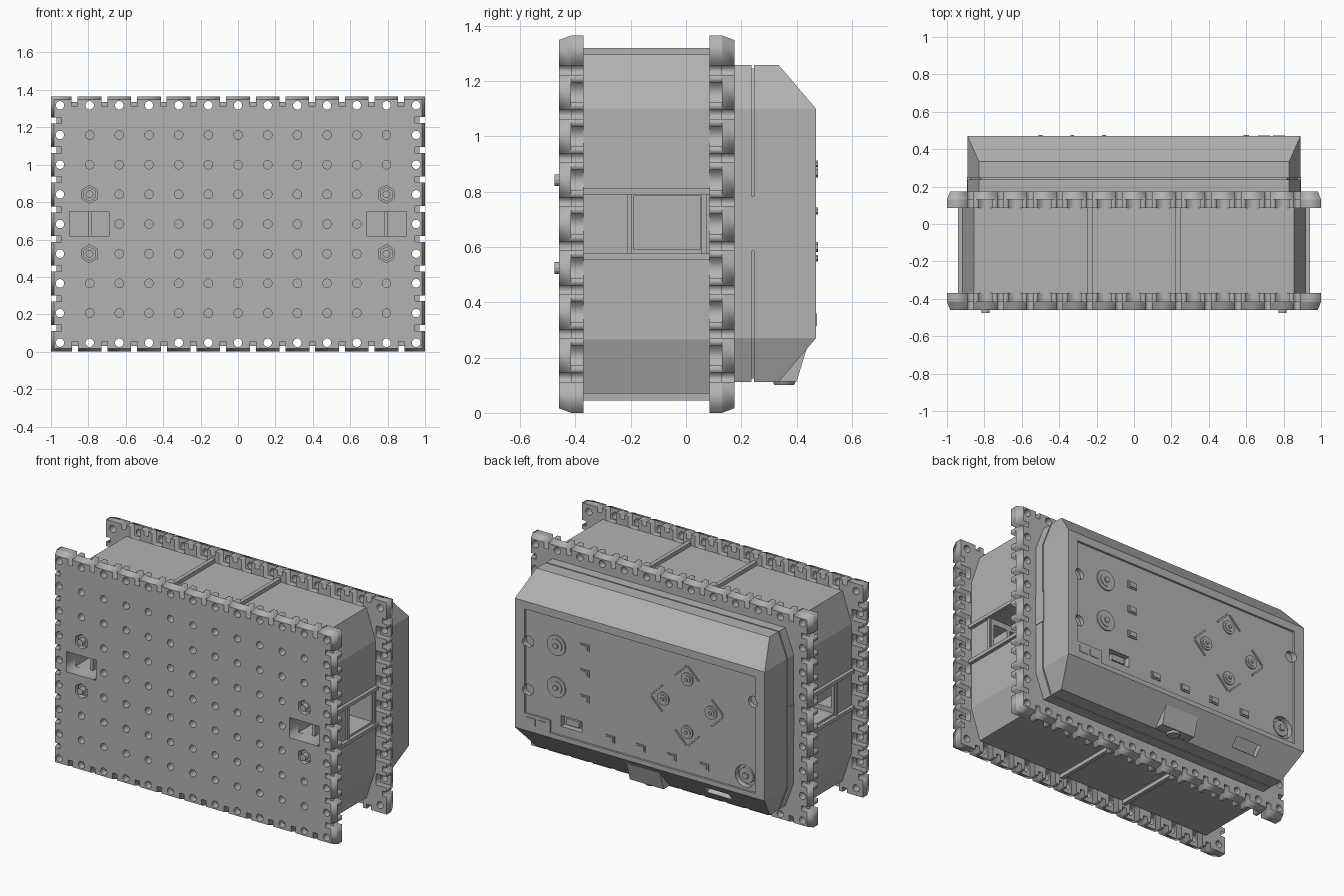
import bpy, bmesh, math
from mathutils import Vector, Matrix

if "Cube" in bpy.data.objects:
    bpy.data.objects.remove(bpy.data.objects["Cube"])

grey = bpy.data.materials.new("plain_grey")
grey.use_nodes = True
grey.diffuse_color = (0.45, 0.45, 0.45, 1)
grey.node_tree.nodes["Principled BSDF"].inputs["Base Color"].default_value = (0.45, 0.45, 0.45, 1)

W, H = 1.0, 1.365            # plate half width and height
EDGE, STEP = 0.048, 0.1587   # hole grid
COLS = [-W + EDGE + i * STEP for i in range(13)]
ROWS = [EDGE + i * STEP for i in range(9)]
BACK, PANEL = 0.47, 0.457    # pod rear face and its recessed panel


def finish(name, bm):
    mesh = bpy.data.meshes.new(name)
    bmesh.ops.recalc_face_normals(bm, faces=bm.faces)
    bm.to_mesh(mesh)
    bm.free()
    mesh.materials.append(grey)
    ob = bpy.data.objects.new(name, mesh)
    bpy.context.collection.objects.link(ob)
    return ob


def hull(name, pts):
    bm = bmesh.new()
    for p in pts:
        bm.verts.new(p)
    bmesh.ops.convex_hull(bm, input=bm.verts)
    bmesh.ops.dissolve_limit(bm, angle_limit=0.01, verts=bm.verts, edges=bm.edges)
    return finish(name, bm)


def box(name, x, y, z, turn=None):
    """Box from (min, max) ranges, optionally turned (angle, axis) about its centre."""
    bm = bmesh.new()
    bmesh.ops.create_cube(bm, size=1)
    mid = Vector([sum(r) / 2 for r in (x, y, z)])
    size = [abs(r[1] - r[0]) for r in (x, y, z)]
    rot = Matrix.Rotation(turn[0], 4, turn[1]) if turn else Matrix()
    bm.transform(Matrix.Translation(mid) @ rot @ Matrix.Diagonal((*size, 1)))
    return finish(name, bm)


def rod(name, r, x, z, y, sides=24):
    """Cylinder lying along y."""
    bm = bmesh.new()
    bmesh.ops.create_cone(bm, cap_ends=True, segments=sides, radius1=r, radius2=r, depth=y[1] - y[0])
    bm.transform(Matrix.Translation((x, sum(y) / 2, z)) @ Matrix.Rotation(math.pi / 2, 4, 'X'))
    return finish(name, bm)


def cut(target, cutters):
    for c in cutters:
        c.hide_render = True
        mod = target.modifiers.new("cut", 'BOOLEAN')
        mod.operation, mod.solver, mod.object = 'DIFFERENCE', 'EXACT', c
        bpy.context.view_layer.objects.active = target
        bpy.ops.object.modifier_apply(modifier=mod.name)
        bpy.data.objects.remove(c)


def around(x, z, r, n=12):
    return [(x + r * math.cos(math.tau * (i + .5) / n), z + r * math.sin(math.tau * (i + .5) / n)) for i in range(n)]


def rect(x0, x1, z0, z1):
    return [(x0, z0), (x1, z0), (x1, z1), (x0, z1)]


def comb_outline(notches):
    """Plate outline with notches; notches(n) lists (position, half width, depth) for n holes."""
    pts = []
    sides = [((-W, 0), (1, 0), 13), ((W, 0), (0, 1), 9), ((W, H), (-1, 0), 13), ((-W, H), (0, -1), 9)]
    for (ox, oz), (dx, dz), n in sides:
        run = [(0, 0)]
        for t, w, d in sorted(notches(n)):
            run += [(t - w, 0), (t - w, d), (t + w, d), (t + w, 0)]
        pts += [(ox + dx * t - dz * d, oz + dz * t + dx * d) for t, d in run]
    return pts


def sheet(name, loops, y):
    """Flat sheet with holes, filled from closed loops and thickened along y."""
    cu = bpy.data.curves.new(name, 'CURVE')
    cu.dimensions, cu.fill_mode, cu.extrude = '2D', 'BOTH', (y[1] - y[0]) / 2
    for loop in loops:
        s = cu.splines.new('POLY')
        s.points.add(len(loop) - 1)
        for p, (a, b) in zip(s.points, loop):
            p.co = (a, b, 0, 1)
        s.use_cyclic_u = True
    tmp = bpy.data.objects.new(name, cu)
    bpy.context.collection.objects.link(tmp)
    deps = bpy.context.evaluated_depsgraph_get()
    bm = bmesh.new()
    bm.from_mesh(bpy.data.meshes.new_from_object(tmp.evaluated_get(deps)))
    bpy.data.objects.remove(tmp)
    bmesh.ops.remove_doubles(bm, verts=bm.verts, dist=1e-5)
    bm.transform(Matrix.Translation((0, sum(y) / 2, 0)) @ Matrix.Rotation(math.pi / 2, 4, 'X'))
    return bm


# Perforated plates: outer lip with slots, inner layer with pockets behind the edge holes
def slots(n, w, d):
    return [(EDGE + (i + .5) * STEP, w, d) for i in range(n - 1)]


def pockets(n):
    return [(EDGE + i * STEP, .036, .075) for i in range(1, n - 1)]


lip_outline = comb_outline(lambda n: slots(n, .016, .055))
inner_outline = comb_outline(lambda n: slots(n, .016, .03) + pockets(n))
for name, front in (("front_plate", True), ("back_plate", False)):
    windows, hexes, bolt_holes = [], [], []
    used = set()
    if front:
        windows = [rect(s * .795 - .105, s * .795 + .105, .62, .75) for s in (-1, 1)]
        used = {(c, r) for c in (1, 11) for r in (3, 4, 5)}
        hexes = [around(COLS[c], ROWS[r], .048, 6) for c in (1, 11) for r in (3, 5)]
    holes = [(c, r) for c in range(13) for r in range(9) if (c, r) not in used]
    corner = lambda c, r: c in (0, 12) and r in (0, 8)
    inside = lambda c, r: 0 < c < 12 and 0 < r < 8
    ring = lambda c, r: around(COLS[c], ROWS[r], .023)
    outer_y, inner_y = ((-.46, -.415), (-.415, -.37)) if front else ((.13, .175), (.085, .13))
    bm = sheet(name, [lip_outline] + [ring(*h) for h in holes] + windows + hexes, outer_y)
    face_y = -.46 if front else .175
    for v in bm.verts:                       # bevel the outer rim
        if abs(v.co.y - face_y) < .001:
            if abs(v.co.x) > W - .001:
                v.co.x *= .983
            if v.co.z < .001 or v.co.z > H - .001:
                v.co.z += .017 if v.co.z < .5 else -.017
    finish(name + "_lip", bm)
    finish(name + "_inner", sheet(name, [inner_outline] + [ring(*h) for h in holes if inside(*h) or corner(*h)] + windows, inner_y))


# Body with bevelled corners, side openings and front openings
def octagon(x, xc, z0, z1, zc, y):
    mid = (z0 + z1) / 2
    return [(s * a, y, mid + t * b) for s in (-1, 1) for t in (-1, 1)
            for a, b in ((x, zc - mid), (xc, z1 - mid))]


body = hull("body", octagon(.92, .855, .07, 1.295, 1.1, -.37) + octagon(.92, .855, .07, 1.295, 1.1, .085))
cutters = []
for s in (-1, 1):
    cutters.append(box("side_cutter", sorted((s * .67, s * 1.0)), (-.19, .05), (.59, .785)))
    cutters.append(box("front_cutter", sorted((s * .69, s * .9)), (-.4, -.17), (.62, .75)))
cut(body, cutters)
for s in (-1, 1):
    for z in (.565, .8):
        box("side_rail", sorted((s * .91, s * .942)), (-.37, .085), (z - .011, z + .011))
    for y in (-.205, .065):
        box("window_post", sorted((s * .9, s * .93)), (y - .009, y + .009), (.565, .8))
    for z in (.07, 1.295):
        out = 1 if z > 1 else -1
        box("cross_rail", (s * .235 - .013, s * .235 + .013), (-.37, .085), sorted((z - out * .01, z + out * .025)))
    box("inner_divider", (s * .79 - .01, s * .79 + .01), (-.36, -.19), (.62, .75))
    # Hex bolts on the front
    for r in (3, 5):
        x, z = s * COLS[11], ROWS[r]
        rod("hex_nut", .038, x, z, (-.44, -.40), 6)
        rod("bolt_head", .021, x, z, (-.475, -.40), 12)

# Rear pod: base flange, thin groove, main shell
pod = lambda y, k=0: octagon(.89 - k, .83 - k, .112 + k, 1.258 - k, 1.1, y)
hull("pod_base", pod(.175) + pod(.237))
hull("pod_groove", pod(.235, .012) + pod(.25, .012))
shell = hull("pod_shell", pod(.245) + pod(.335) + [(s * .89, BACK, z) for s in (-1, 1) for z in (.27, 1.1)])
for s in (-1, 1):
    box("pod_side_strip", sorted((s * .86, s * .893)), (.175, .25), (.585, .785))
tilt = math.atan2(.13, .16)
cutters = [box("panel_cutter", (-.82, .82), (PANEL, .6), (.3, 1.05)),
           box("slot_cutter", (.42, .57), (.42, .6), (.355, .425)),
           box("low_window_cutter", (-.6, -.42), (.37, .45), (.155, .225), (-tilt, 'X')),
           rod("socket_cutter", .07, -.74, .385, (.42, .6))]
cutters += [rod("notch_cutter", .035, x, z, (.43, .6)) for x, z in ((.8, .84), (.8, .53), (-.8, .88))]
cut(shell, cutters)


# Controls on the rear panel
def knob(x, z, r):
    rod("knob_base", r, x, z, (PANEL - .01, PANEL + .008))
    rod("knob_body", r * .65, x, z, (PANEL, PANEL + .012))
    rod("knob_tip", r * .28, x, z, (PANEL, PANEL + .02), 6)


def switch(x, z):
    box("switch_frame", (x - .033, x + .033), (PANEL - .01, PANEL + .006), (z - .022, z + .022))
    box("switch_key", (x - .024, x + .024), (PANEL, PANEL + .011), (z - .014, z + .014))


for z in (.87, .6):
    knob(.6, z, .065)
for z in (.91, .745, .58):
    switch(.4, z)
for x in (.22, 0, -.22, -.45):
    switch(x, .37)
cx, cz = -.33, .73
for i in range(4):
    a = math.tau * i / 4
    knob(cx + .17 * math.cos(a), cz + .17 * math.sin(a), .042)
    n = Vector((math.cos(a + math.pi / 4), math.sin(a + math.pi / 4)))
    for along in (-.12, .12):
        x, z = cx + .185 * n.x - along * n.y, cz + .185 * n.y + along * n.x
        box("diamond_bar", (x - .055, x + .055), (PANEL - .01, PANEL + .007), (z - .005, z + .005),
            (-(a + math.pi * .75), 'Y'))
rod("socket_ring", .05, -.74, .385, (.41, .445))
rod("socket_pin", .02, -.74, .385, (.41, .46), 8)
box("button_box", (.64, .83), (.44, BACK), (.295, .38))
for x in (.695, .775):
    box("button", (x - .032, x + .032), (.44, BACK + .004), (.315, .36))
box("slot_insert", (.45, .54), (.41, .445), (.37, .41))

# Latch under the pod
hull("latch", [(s * .12, y, z) for s in (-1, 1) for y, z in ((.32, .113), (.4, .113), (.405, .15), (.44, .245), (.4, .26))])
bm = bmesh.new()
bmesh.ops.create_cone(bm, cap_ends=True, segments=16, radius1=.035, radius2=.045, depth=.02)
bm.transform(Matrix.Translation((0, .355, .11)))
finish("latch_knob", bm)
